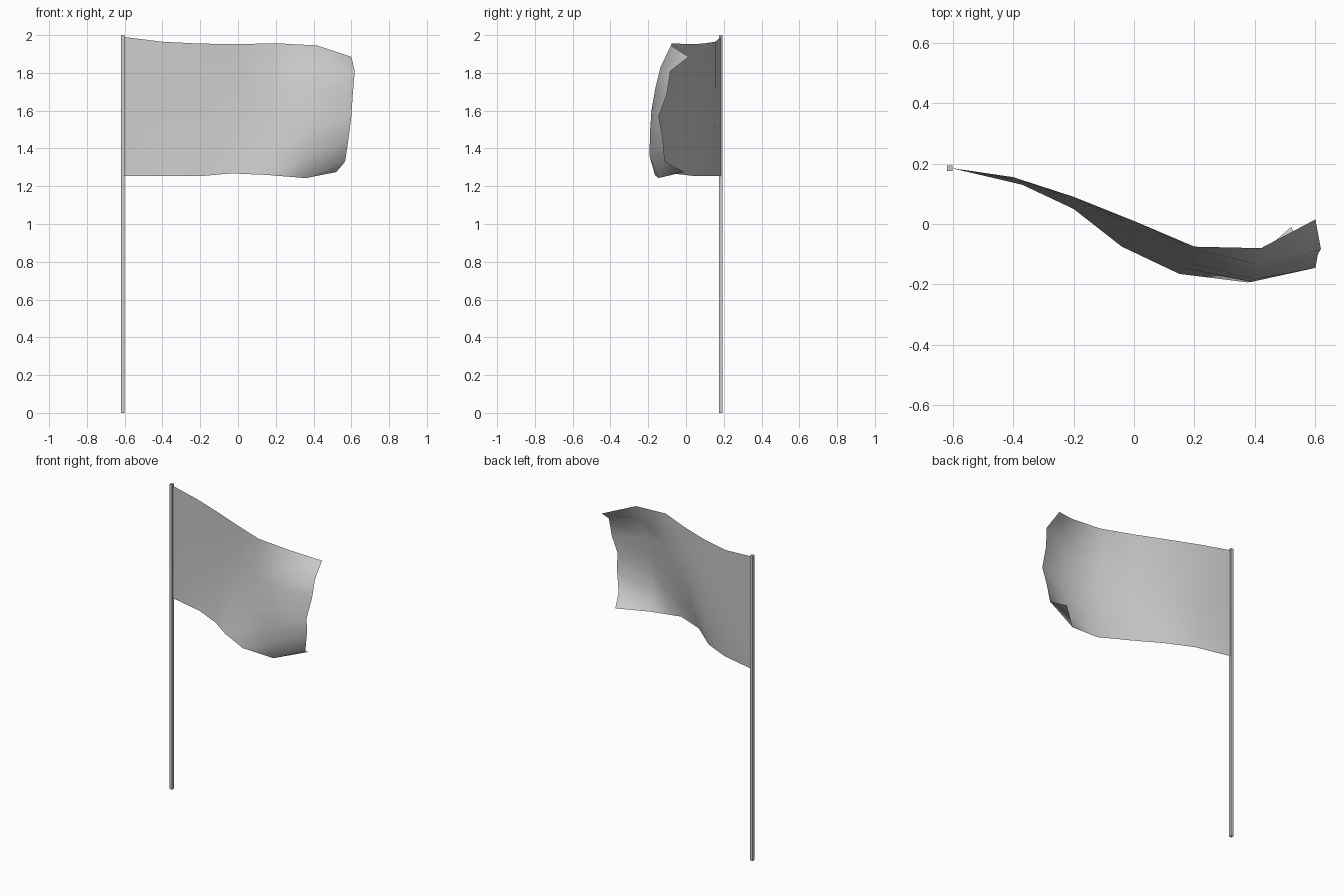
import bpy
from mathutils import Vector

if "Cube" in bpy.data.objects:
    bpy.data.objects.remove(bpy.data.objects["Cube"])

# Square pole
bpy.ops.mesh.primitive_cube_add(size=1, location=(-0.61, 0.185, 1))
pole = bpy.context.object
pole.name = "pole"
pole.scale = (0.018, 0.018, 2)

ROWS = 6

# Inner cloth columns: top end, bottom end, how late the hem flares forward
ends = [
    ((-0.605, 0.185, 1.99), (-0.605, 0.185, 1.253), 1),
    ((-0.40, 0.155, 1.965), (-0.37, 0.13, 1.253), 5),
    ((-0.20, 0.09, 1.955), (-0.20, 0.05, 1.253), 3.5),
    ((0.0, 0.01, 1.952), (-0.04, -0.075, 1.268), 2.5),
    ((0.20, -0.075, 1.957), (0.15, -0.165, 1.26), 1.4),
]


def column(top, bottom, power):
    top, bottom = Vector(top), Vector(bottom)
    pts = []
    for r in range(ROWS + 1):
        t = r / ROWS
        p = top.lerp(bottom, t ** power)
        p.z = top.z + (bottom.z - top.z) * t
        pts.append(p)
    return pts


columns = [column(*e) for e in ends]

# Billowing column and curled free edge
columns.append([(0.42, -0.08, 1.945), (0.415, -0.135, 1.83), (0.41, -0.163, 1.715),
                (0.40, -0.183, 1.60), (0.39, -0.191, 1.48), (0.375, -0.193, 1.36),
                (0.36, -0.147, 1.243)])
columns.append([(0.60, 0.015, 1.885), (0.618, -0.083, 1.81), (0.608, -0.10, 1.69),
                (0.60, -0.145, 1.57), (0.585, -0.122, 1.45), (0.567, -0.112, 1.33),
                (0.52, -0.01, 1.275)])

# Flag cloth as a smooth grid, each cell split along the same diagonal
n = ROWS + 1
verts = [p for col in columns for p in col]
faces = []
for c in range(len(columns) - 1):
    for r in range(ROWS):
        a, b = c * n + r, (c + 1) * n + r
        faces += [(a, a + 1, b), (a + 1, b + 1, b)]
mesh = bpy.data.meshes.new("flag_cloth")
mesh.from_pydata(verts, [], faces)
mesh.shade_smooth()
flag = bpy.data.objects.new("flag_cloth", mesh)
bpy.context.collection.objects.link(flag)
